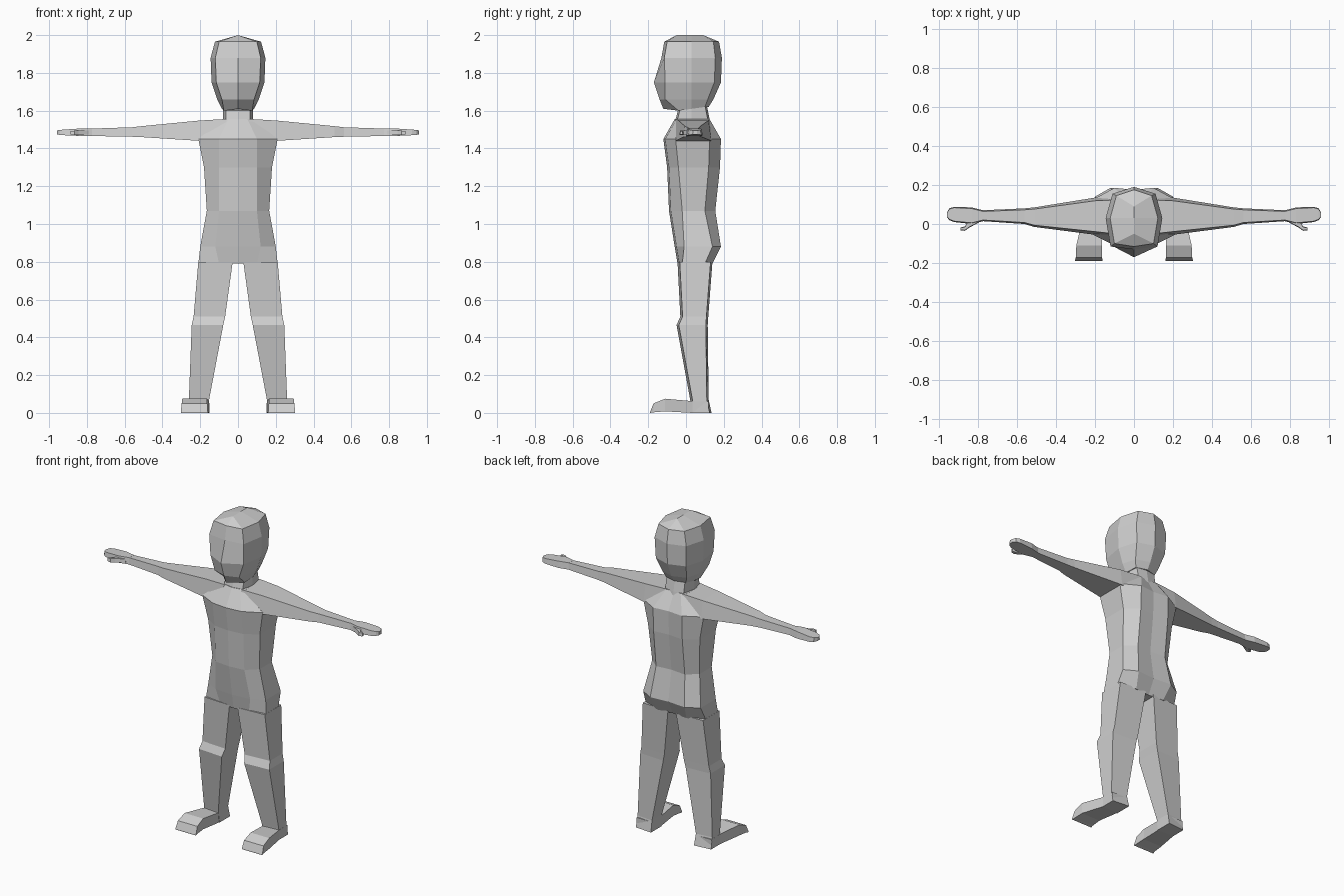
import bpy
import bmesh

# Remove the default cube only
cube = bpy.data.objects.get("Cube")
if cube:
    bpy.data.objects.remove(cube, do_unlink=True)

# Single clay colour
clay = bpy.data.materials.new("Light grey clay")
clay.use_nodes = True
grey = (.62, .62, .62, 1)
clay.diffuse_color = grey
clay.node_tree.nodes["Principled BSDF"].inputs["Base Color"].default_value = grey


def loft(name, rings, mirrored=False):
    """Skin a list of equal-length point rings, capping both ends."""
    bm = bmesh.new()
    loops = [[bm.verts.new(point) for point in ring] for ring in rings]
    count = len(loops[0])
    for lower, upper in zip(loops, loops[1:]):
        for i in range(count):
            j = (i + 1) % count
            bm.faces.new((lower[i], lower[j], upper[j], upper[i]))
    bm.faces.new(loops[0])
    bm.faces.new(loops[-1])
    bmesh.ops.remove_doubles(bm, verts=bm.verts, dist=.0005)
    bmesh.ops.dissolve_degenerate(bm, edges=bm.edges, dist=.0005)
    bmesh.ops.recalc_face_normals(bm, faces=bm.faces)
    mesh = bpy.data.meshes.new(name)
    bm.to_mesh(mesh)
    bm.free()
    mesh.materials.append(clay)
    obj = bpy.data.objects.new(name, mesh)
    bpy.context.collection.objects.link(obj)
    if mirrored:
        mirror = obj.modifiers.new("Left and right", "MIRROR")
        mirror.use_mirror_merge = False
    return obj


def symmetric(half):
    """Complete a half ring running front centre -> side -> back centre."""
    return half + [(-x, y, z) for x, y, z in reversed(half[1:-1])]


def torso_ring(z, width, side_front, side_back, front, back, panel):
    return symmetric([
        (0, front, z), (panel, front + .01, z), (width, side_front, z),
        (width, side_back, z), (panel, back, z), (0, back - .01, z)])


def head_ring(z, nose, front_x, front_y, side_x, back_x, back_y, back):
    return symmetric([
        (0, nose, z), (front_x, front_y, z), (side_x, .03, z),
        (back_x, back_y, z), (0, back, z)])


# Torso: crotch, hips, waist, ribs, chest and collar
loft("torso", [torso_ring(*row) for row in (
    (.79, .21, -.02, .1, -.045, .14, .1),
    (.88, .2, -.01, .14, -.06, .185, .12),
    (1.07, .165, -.02, .1, -.09, .155, .1),
    (1.3, .18, -.04, .12, -.1, .18, .1),
    (1.45, .21, -.055, .125, -.12, .185, .1),
    (1.555, .08, -.045, .115, -.06, .125, .05),
)])

# Neck
loft("neck", [symmetric([
    (0, front, z), (width * .8, front + .01, z), (width, .03, z),
    (width * .8, back - .01, z), (0, back, z)])
    for z, width, front, back in (
        (1.52, .09, -.07, .13), (1.555, .08, -.055, .125),
        (1.63, .08, -.035, .11))])

# Head: jaw ring, face rings, then the ridge along the crown
jaw = symmetric([(0, -.12, 1.61), (.075, -.04, 1.6), (.085, .03, 1.61),
                 (.07, .1, 1.62), (0, .12, 1.62)])
face = [head_ring(*row) for row in (
    (1.66, -.14, .085, -.11, .11, .085, .115, .145),
    (1.75, -.17, .115, -.11, .14, .105, .15, .185),
    (1.88, -.13, .12, -.115, .145, .11, .155, .19),
    (1.965, -.115, .1, -.1, .122, .09, .145, .175),
)]
crown = head_ring(2, -.05, 0, -.05, 0, 0, .09, .09)
loft("head", [jaw] + face + [crown])


# Arm: tapered four-sided limb running out to the fingertips
def arm_ring(x, bottom, top, front, back):
    slope = (top - bottom) * .15
    return [(x, front, bottom), (x, back, bottom),
            (x, back - slope, top), (x, front + slope, top)]


loft("arm", [arm_ring(*row) for row in (
    (.06, 1.45, 1.556, -.07, .14),
    (.2, 1.44, 1.548, -.055, .135),
    (.51, 1.46, 1.518, -.015, .085),
    (.56, 1.462, 1.512, 0, .08),
    (.78, 1.466, 1.505, .015, .07),
)], mirrored=True)

# Hand: flat mitten with rounded end
loft("hand", [arm_ring(*row) for row in (
    (.77, 1.466, 1.506, .015, .07),
    (.83, 1.466, 1.506, 0, .085),
    (.92, 1.47, 1.5, .01, .088),
    (.945, 1.472, 1.498, .02, .08),
    (.957, 1.474, 1.495, .035, .06),
)], mirrored=True)

# Thumb
loft("thumb", [arm_ring(*row) for row in (
    (.79, 1.475, 1.495, .01, .03),
    (.845, 1.47, 1.495, -.02, .02),
    (.865, 1.472, 1.494, -.035, -.012),
    (.888, 1.474, 1.492, -.032, -.018),
)], mirrored=True)


# Leg: four-sided, stepping forward at the knee
def leg_ring(z, inner, outer, front, back):
    return [(inner, front, z), (outer, front + .012, z),
            (outer, back - .01, z), (inner, back, z)]


loft("leg", [leg_ring(*row) for row in (
    (.8, .028, .21, -.045, .14),
    (.51, .068, .235, -.03, .118),
    (.465, .078, .245, -.05, .115),
    (.07, .153, .26, .022, .12),
    (0, .15, .262, .03, .135),
)], mirrored=True)

# Foot: wedge with a sloped toe
loft("foot", [[(inner, y, bottom), (outer, y, bottom),
               (outer, y, top), (inner, y, top)]
              for y, inner, outer, bottom, top in (
    (.12, .153, .26, 0, .06),
    (.035, .153, .262, 0, .062),
    (-.11, .165, .295, .008, .075),
    (-.172, .163, .298, .003, .05),
    (-.19, .16, .303, 0, .005),
)], mirrored=True)
